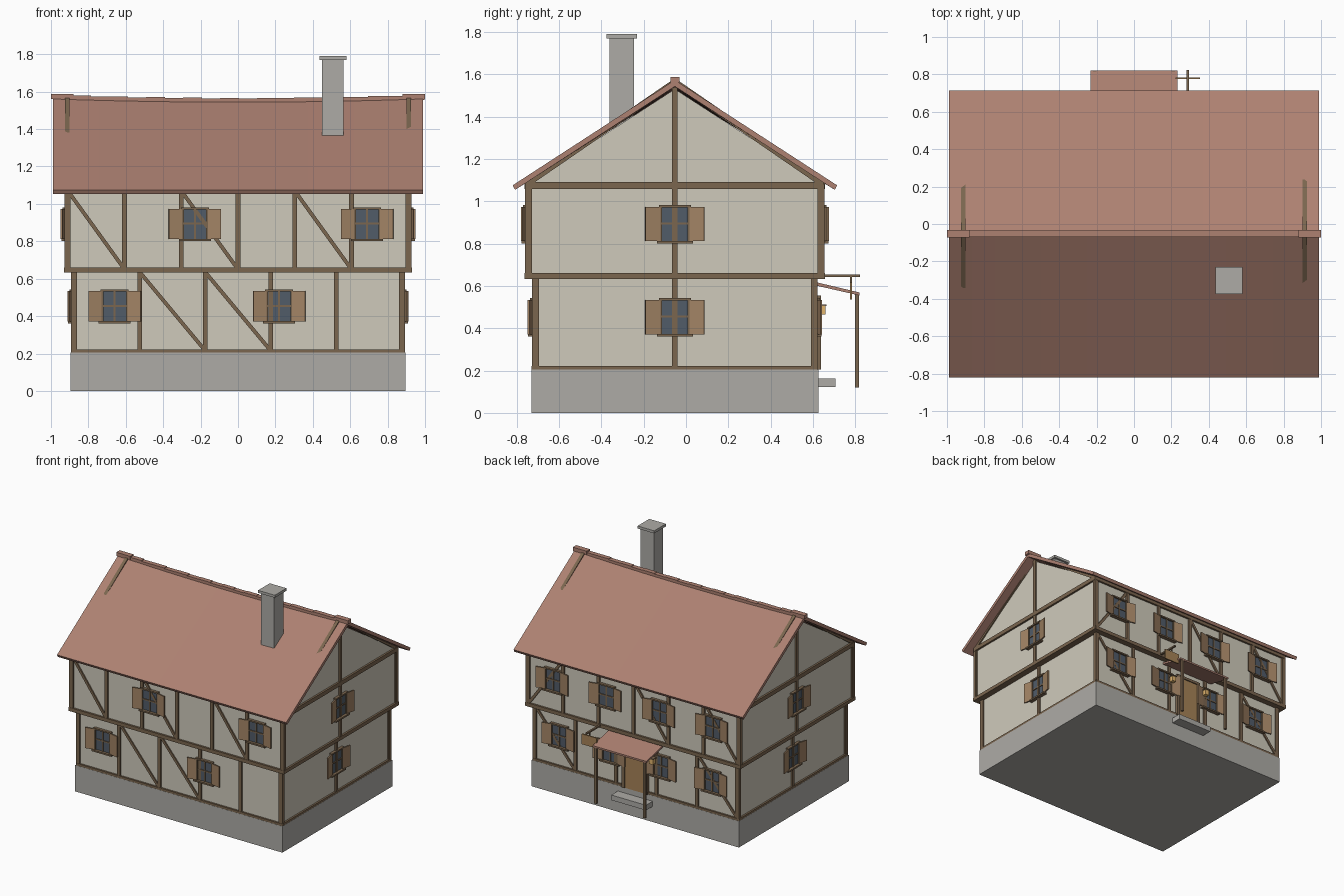
import bpy, bmesh, math
from mathutils import Matrix, Vector

if "Cube" in bpy.data.objects:
    bpy.data.objects.remove(bpy.data.objects["Cube"])

CY = -0.0525  # house centre line


def mat(name, r, g, b):
    m = bpy.data.materials.new(name)
    m.diffuse_color = tuple((c / 255) ** 2.2 for c in (r, g, b)) + (1,)
    m.use_nodes = True
    m.node_tree.nodes["Principled BSDF"].inputs["Base Color"].default_value = m.diffuse_color
    return m


WOOD = mat("timber", 122, 102, 80)
PLASTER = mat("plaster", 206, 201, 186)
STONE = mat("stone", 172, 170, 165)
TILE = mat("roof_tile", 172, 128, 113)
GLASS = mat("glass", 82, 92, 104)
SHUT = mat("shutter_wood", 160, 130, 100)
DOOR = mat("door_wood", 165, 130, 88)
LAMP = mat("lamp_glow", 225, 180, 110)

parts = {}
I = Matrix.Translation((0, CY, 0))


def part(name, m):
    if name not in parts:
        parts[name] = (bmesh.new(), m)
    return parts[name][0]


def box(name, m, lo, hi, M=I):
    """Box given by two corners in the frame M."""
    lo, hi = Vector(lo), Vector(hi)
    size = hi - lo
    T = M @ Matrix.Translation((lo + hi) / 2) @ Matrix.Diagonal((*size, 1))
    bmesh.ops.create_cube(part(name, m), size=1, matrix=T)


def bar(name, M, a, b, w0, w1, t):
    """Timber in a wall plane from a to b, both (u, z)."""
    d = Vector((b[0] - a[0], 0, b[1] - a[1]))
    R = Matrix.Rotation(-math.atan2(d.z, d.x), 4, 'Y')
    L = d.length / 2
    mid = Matrix.Translation(((a[0] + b[0]) / 2, 0, (a[1] + b[1]) / 2))
    box(name, WOOD, (-L, w0, -t / 2), (L, w1, t / 2), M @ mid @ R)


def loft(name, m, rings):
    """Join equal rings of points and cap the ends."""
    bm = part(name, m)
    vs = [[bm.verts.new(p) for p in r] for r in rings]
    n = len(vs[0])
    for a, b in zip(vs, vs[1:]):
        for i in range(n):
            bm.faces.new((a[i], a[(i + 1) % n], b[(i + 1) % n], b[i]))
    bm.faces.new(vs[0])
    bm.faces.new(vs[-1])


def window(M, u, z, w):
    """Four-pane window with frame, sill and two opened shutters."""
    box("window_glass", GLASS, (u - .065, w - .01, z - .08), (u + .065, w + .008, z + .08), M)
    for s in (-1, 1):
        box("window_frames", WOOD, (u + s * .065 - .005, w, z - .08), (u + s * .065 + .005, w + .018, z + .08), M)
        H = M @ Matrix.Translation((u + s * .069, w + .013, z)) @ Matrix.Rotation(s * math.radians(12), 4, 'Z')
        box("shutters", SHUT, (min(0, s * .072), -.004, -.081), (max(0, s * .072), .005, .081), H)
    box("window_frames", WOOD, (u - .005, w, z - .08), (u + .005, w + .014, z + .08), M)
    box("window_frames", WOOD, (u - .065, w, z - .002), (u + .065, w + .014, z + .008), M)
    box("window_sills", WOOD, (u - .085, w, z - .091), (u + .085, w + .03, z - .079), M)
    box("window_lintels", WOOD, (u - .075, w, z + .079), (u + .075, w + .022, z + .09), M)


# Stone base and the two storeys
box("stone_base", STONE, (-.895, -.678, 0), (.895, .678, .205))
box("lower_walls", PLASTER, (-.88, -.663, .2), (.88, .663, .64))
prof = [(-.695, .64), (.695, .64), (.695, 1.08), (0, 1.53), (-.695, 1.08)]
loft("upper_walls_and_gables", PLASTER, [[(x, y + CY, z) for y, z in prof] for x in (-.915, .915)])

# Timber framing: every side has its own frame with +y pointing outward
long_lo = [-.875 + .35 * i for i in range(6)]
long_hi = [-.91 + .91 / 3 * i for i in range(7)]
sides = {
    "front": (180, .875, .663, .91, .695, long_lo, long_hi),
    "back": (0, .875, .663, .91, .695, long_lo, long_hi),
    "right": (-90, .66, .88, .695, .915, (-.66, 0, .66), (-.695, 0, .695)),
    "left": (90, .66, .88, .695, .915, (-.66, 0, .66), (-.695, 0, .695)),
}
frames = {}
for name, (ang, ul, wl, uh, wh, pl, ph) in sides.items():
    M = frames[name] = I @ Matrix.Rotation(math.radians(ang), 4, 'Z')
    n = name + "_timbers"
    for u in pl:
        box(n, WOOD, (u - .013, wl - .02, .205), (u + .013, wl + .012, .64), M)
    for u in ph:
        box(n, WOOD, (u - .013, wh - .02, .64), (u + .013, wh + .013, 1.08), M)
    box(n, WOOD, (-ul - .012, wl - .02, .203), (ul + .012, wl + .014, .222), M)
    box(n, WOOD, (-uh - .014, wh - .04, .632), (uh + .014, wh + .015, .66), M)
    box(n, WOOD, (-uh - .01, wh - .02, 1.058), (uh + .01, wh + .015, 1.09), M)

# Diagonal braces (front frame is turned, so u = -x there)
F, B = frames["front"], frames["back"]
for i in (0, 2, 4):
    bar("front_braces", F, (-long_hi[i], 1.07), (-long_hi[i + 1], .65), .68, .705, .02)
for i in (1, 2):
    bar("front_braces", F, (-long_lo[i], .635), (-long_lo[i + 1], .215), .648, .672, .02)
for a, b in ((3, 2), (1, 0), (5, 6)):
    bar("back_braces", B, (long_hi[a], 1.07), (long_hi[b], .65), .68, .705, .02)
for a, b in ((5, 4), (1, 0)):
    bar("back_braces", B, (long_lo[a], .635), (long_lo[b], .215), .648, .672, .02)

# Gable posts and rake timbers, which break through the sagging roof
for n in ("right", "left"):
    M = frames[n]
    box("gable_posts", WOOD, (-.013, .9, 1.08), (.013, .928, 1.54), M)
    for s in (-1, 1):
        bar("gable_rakes", M, (s * .70, 1.082), (0, 1.563), .9, .925, .03)

# Windows
for u in (-.23, .69):
    window(F, -u, .892, .695)
for u in (-.66, .22):
    window(F, -u, .452, .663)
for i in (-1.5, -.5, .5, 1.5):
    window(B, i * .46, .892, .695)
    window(B, i * .44, .452, .663)
for n in ("right", "left"):
    window(frames[n], 0, .892, .915)
    window(frames[n], 0, .452, .88)


# Sagging roof with two slopes
def ridge_z(x):
    return 1.555 + .018 * x * x


rings = []
for k in range(17):
    x = -.99 + 1.98 * k / 16
    r = ridge_z(x)
    pts = [(-.767, 1.075), (0, r), (.767, 1.075), (.755, 1.054), (0, r - .03), (-.755, 1.054)]
    rings.append([(x, y + CY, z) for y, z in pts])
loft("roof", TILE, rings)

# Ridge tiles following the sag, with raised end tiles
N = 20
for k in range(N):
    x0, x1 = -.99 + 1.98 * k / N, -.99 + 1.98 * (k + 1) / N
    z = ridge_z((x0 + x1) / 2)
    box("ridge_tiles", TILE, (x0 + .002, -.018, z - .015), (x1 + .006, .018, z + .009 + .003 * (k % 2)))
for s in (-1, 1):
    box("ridge_ends", TILE, (s * .94 - .06, -.021, 1.56), (s * .94 + .06, .021, 1.588))

# Chimney
box("chimney", STONE, (.45, -.308, 1.355), (.565, -.193, 1.775))
box("chimney_cap", STONE, (.436, -.322, 1.77), (.58, -.178, 1.79))

# Back entrance: door, frame, step and porch
box("door", DOOR, (-.09, .65, .205), (.09, .682, .535))
for s in (-1, 1):
    box("door_frame", WOOD, (s * .098 - .011, .65, .205), (s * .098 + .011, .69, .55))
    box("porch_posts", WOOD, (s * .21 - .01, .852, .12), (s * .21 + .01, .871, .57))
    # Lanterns either side of the door
    box("lanterns", LAMP, (s * .16 - .016, .68, .465), (s * .16 + .016, .712, .505))
    box("lantern_caps", WOOD, (s * .16 - .02, .66, .505), (s * .16 + .02, .716, .513))
box("door_frame", WOOD, (-.11, .65, .535), (.11, .69, .555))
box("door_step", STONE, (-.15, .67, .122), (.15, .76, .162))
pr = [(.665, .618), (.872, .569), (.872, .555), (.665, .602)]
loft("porch_roof", TILE, [[(x, y + CY, z) for y, z in pr] for x in (-.232, .232)])

# Hanging sign on a bracket
box("sign_bracket", WOOD, (.28, .69, .642), (.294, .875, .654))
box("sign_hangers", WOOD, (.283, .828, .61), (.291, .836, .645))
box("sign_board", DOOR, (.222, .827, .535), (.352, .837, .615))

for name, (bm, m) in parts.items():
    bmesh.ops.recalc_face_normals(bm, faces=bm.faces)
    me = bpy.data.meshes.new(name)
    bm.to_mesh(me)
    bm.free()
    me.materials.append(m)
    bpy.context.collection.objects.link(bpy.data.objects.new(name, me))
